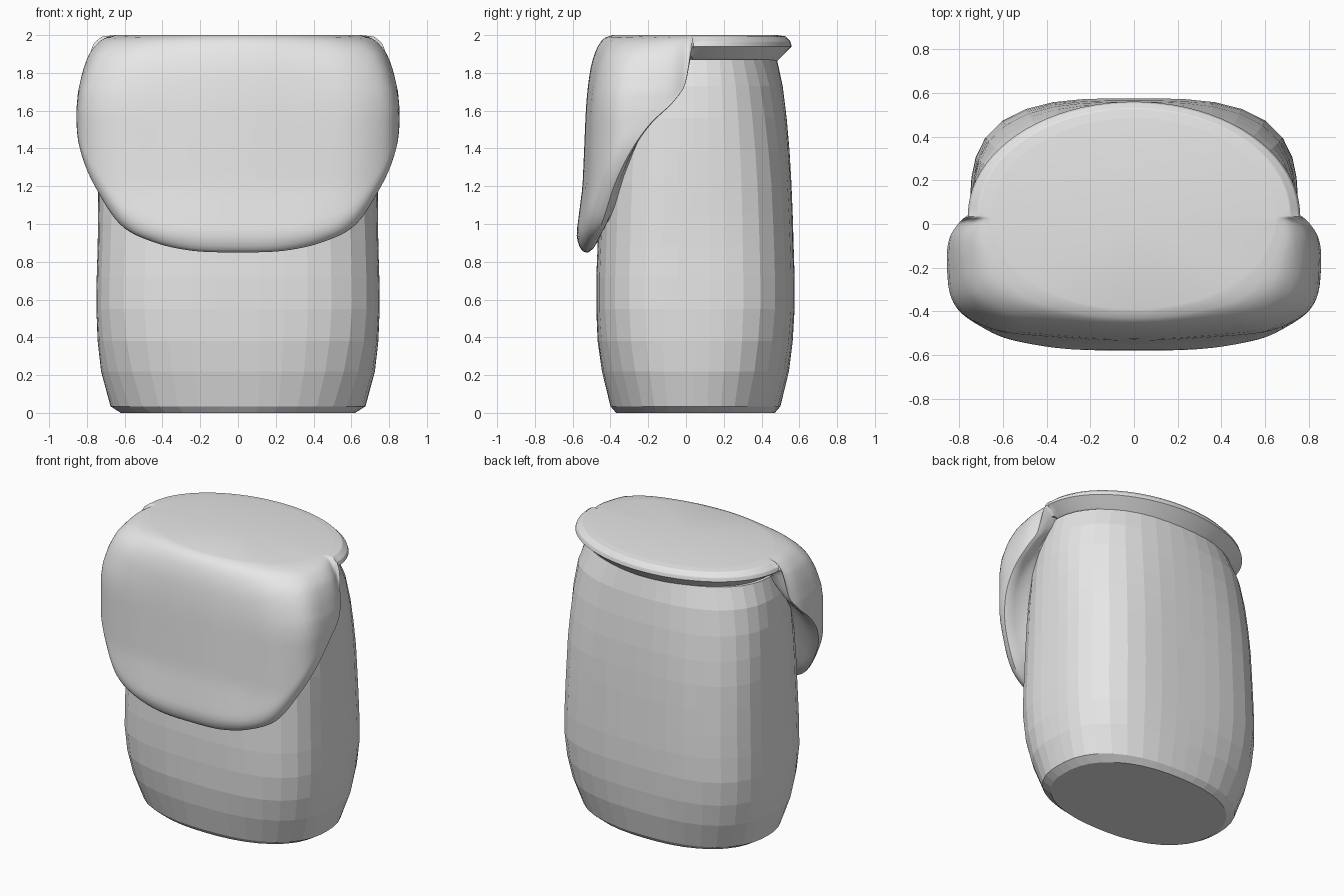
import bpy, bmesh, math

if "Cube" in bpy.data.objects:
    bpy.data.objects.remove(bpy.data.objects["Cube"])

grey = bpy.data.materials.new("soft grey")
grey.diffuse_color = (0.8, 0.8, 0.8, 1)
grey.use_nodes = True
grey.node_tree.nodes["Principled BSDF"].inputs["Base Color"].default_value = grey.diffuse_color


def lerp_table(table, t):
    """Linear lookup in rows (key, v1, v2, ...) with ascending keys."""
    if t <= table[0][0]:
        return table[0][1:]
    for a, b in zip(table, table[1:]):
        if t <= b[0]:
            k = (t - a[0]) / (b[0] - a[0])
            return [p + (q - p) * k for p, q in zip(a[1:], b[1:])]
    return table[-1][1:]


def spline(keys, u):
    """Catmull-Rom through evenly spaced keys."""
    i = min(int(u), len(keys) - 2)
    t = u - i
    p1, p2 = keys[i], keys[i + 1]
    p0 = keys[i - 1] if i else [2 * a - b for a, b in zip(p1, p2)]
    p3 = keys[i + 2] if i + 2 < len(keys) else [-keys[i][0]] + list(keys[i][1:])
    return [0.5 * (2 * b + (c - a) * t + (2 * a - 5 * b + 4 * c - d) * t * t
                   + (3 * b - a - 3 * c + d) * t ** 3)
            for a, b, c, d in zip(p0, p1, p2, p3)]


def step(t):
    t = min(max(t, 0), 1)
    return t * t * (3 - 2 * t)


def loft(name, rings, start=None, smooth=False):
    """Skin closed rings; the ends are capped (first with a fan if start is given)."""
    bm = bmesh.new()
    vs = [[bm.verts.new(p) for p in r] for r in rings]
    n = len(vs[0])
    for a, b in zip(vs, vs[1:]):
        for i in range(n):
            j = (i + 1) % n
            bm.faces.new((a[i], a[j], b[j], b[i]))
    if start:
        c = bm.verts.new(start)
        for i in range(n):
            bm.faces.new((c, vs[0][(i + 1) % n], vs[0][i]))
    else:
        bm.faces.new(vs[0])
    bm.faces.new(vs[-1])
    bmesh.ops.recalc_face_normals(bm, faces=bm.faces)
    me = bpy.data.meshes.new(name)
    bm.to_mesh(me)
    bm.free()
    ob = bpy.data.objects.new(name, me)
    bpy.context.collection.objects.link(ob)
    me.materials.append(grey)
    if smooth:
        bpy.context.view_layer.objects.active = ob
        ob.select_set(True)
        bpy.ops.object.shade_smooth_by_angle(angle=math.radians(40))
        ob.select_set(False)
    return ob


# Bag body: z, half width, front y, back y, roundness exponent
BODY = [(0, .62, -.37, .47, 2.3), (.035, .675, -.40, .50, 2.4), (.22, .725, -.445, .545, 2.7),
        (.38, .743, -.468, .565, 3), (.55, .75, -.475, .575, 3.2), (.72, .748, -.475, .575, 3.2),
        (.88, .743, -.468, .57, 3.2), (1.05, .741, -.465, .565, 3.1), (1.22, .74, -.46, .558, 3),
        (1.39, .738, -.455, .548, 2.8), (1.56, .733, -.45, .533, 2.6), (1.73, .715, -.44, .512, 2.4),
        (1.87, .68, -.42, .482, 2.1)]
rings = []
for z, rx, y0, y1, n in BODY:
    cy, ring = .04, []
    for i in range(40):
        a = 2 * math.pi * i / 40
        c, s = math.cos(a), math.sin(a)
        r = (abs(c) ** n + abs(s) ** n) ** (-1 / n)
        ring.append((rx * r * c, cy + r * s * ((y1 - cy) if s > 0 else (cy - y0)), z))
    rings.append(ring)
loft("bag_body", rings)

# Flap, from the side to the front centre: widest outline x, y, hem y, hem z
HEM = [(.76, .04, .04, 1.94), (.805, .005, .005, 1.76), (.848, -.08, -.07, 1.645),
       (.855, -.21, -.19, 1.53), (.835, -.34, -.29, 1.39), (.765, -.44, -.385, 1.2),
       (.63, -.522, -.45, 1.0), (.45, -.56, -.5, .905), (.24, -.577, -.525, .858),
       (0, -.58, -.53, .85)]
# How far the shoulder has swelled out by depth below the top: side, front
DROP = [(0, 0, 0), (.012, .28, .2), (.03, .43, .3), (.06, .57, .41), (.1, .7, .5), (.15, .79, .58),
        (.2, .86, .63), (.3, .96, .7), (.4, 1, .74), (.8, 1, .83), (1.05, 1, 1)]
# Lid at the back: section position, swell, z
LID = [(0, 0, 2), (.4, .6, 1.993), (.8, .92, 1.965), (1, 1, 1.94)]
CY, SUB, ROWS = .03, 6, 28

columns = []                       # x, y, hem y, hem z, key position (0 = back lid)
last = len(HEM) - 1
half = [tuple(spline(HEM, k / SUB)) + (k / SUB,) for k in range(last * SUB + 1)]
columns += half + [(-c[0],) + c[1:] for c in half[-2::-1]]
for k in range(1, 40):
    a = math.pi * (1 - k / 40)
    y = .04 + .52 * math.sin(a)
    columns.append((.76 * math.cos(a), y, y, 1.94, 0))

rings = []
for r in range(ROWS + 4):
    s = min(r / ROWS, 1)
    ring = []
    for x, y, hy, e, u in columns:
        # edge of the flat oval top
        if u:
            a = math.atan2((CY - y) / .61, x / .85)
            tx, ty = .65 * math.cos(a), CY - .42 * math.sin(a)
        else:
            tx, ty = x * .855, CY + (y - CY) * .855
        k = step(u / 1.3)
        drop = (1 - math.cos(math.pi * s)) / 2
        lg, lz = lerp_table(LID, s)
        z = 2 - (2 - e) * drop
        side, front = lerp_table(DROP, 2 - z)
        g = side + (front - side) * step((u - 4) / 4)
        if u < 3:                  # the short side columns reach their outline at the hem
            g += (1 - g) * drop ** 2 * (1 - u / 3)
        g = lg + (g - lg) * k
        z = lz + (z - lz) * k
        q = max(0, (drop - .9) / .1)
        py = y + (hy - y) * (1 - math.sqrt(max(0, 1 - q * q)))
        px, py = tx + (x - tx) * g, ty + (py - ty) * g
        if r > ROWS:               # rounded hem, then the underside back to the body
            m = r - ROWS - 1
            f = 1 - (.05, .10, .15)[m] * (1 - k) - (.025, .07, .16)[m] * k
            z += (-.027, -.054, -.08)[m] * (1 - k) + (.0, .02, .1)[m] * k
            px, py = px * f, CY + (py - CY) * f
        ring.append((px, py, z))
    rings.append(ring)
# The inner end is closed inside the body
rings.append([(x * .6, CY + (y - CY) * .6, z + .01) for x, y, z in rings[-1]])
loft("top_flap", rings, start=(0, CY, 2), smooth=True)
